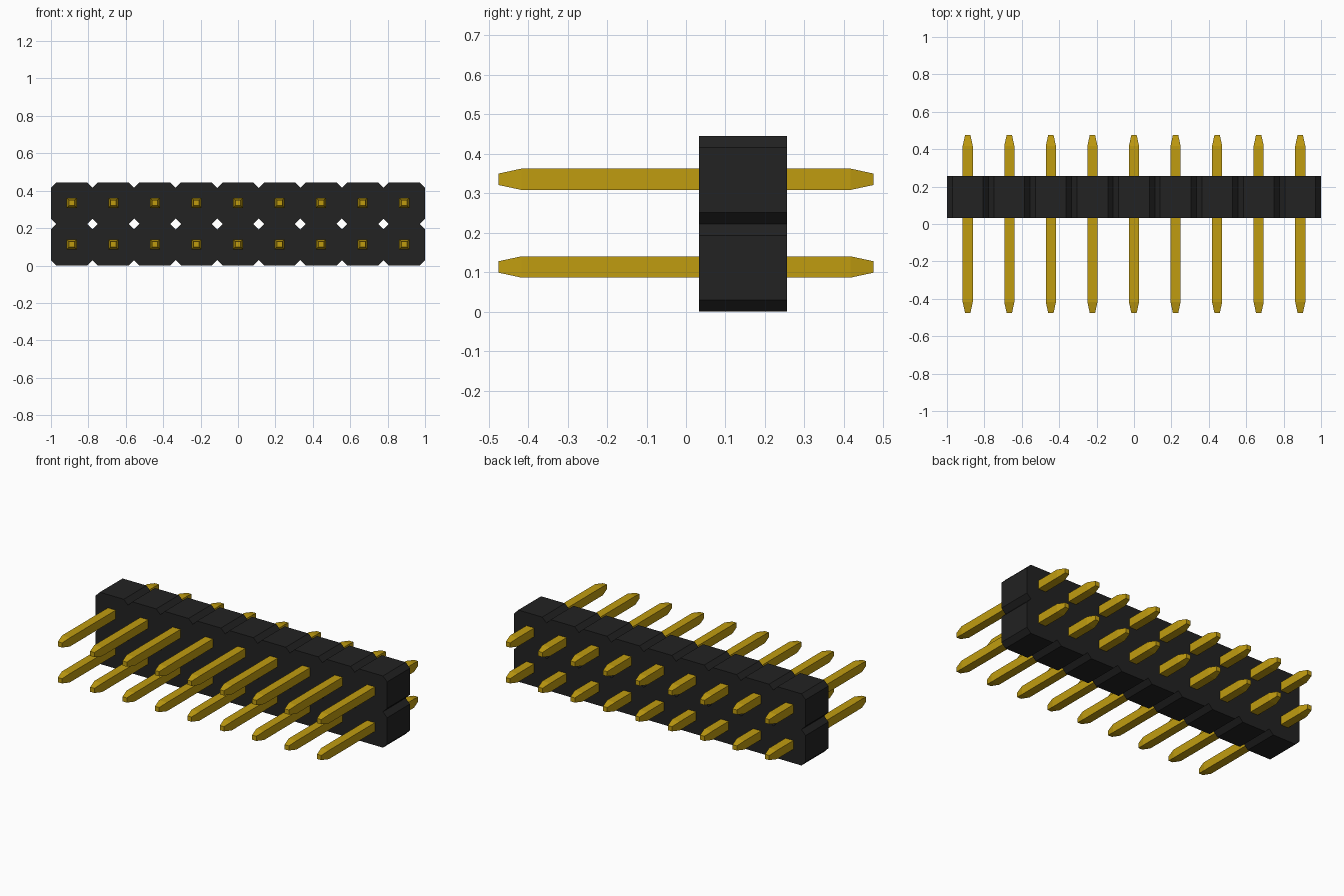
import bpy
import bmesh

if "Cube" in bpy.data.objects:
    bpy.data.objects.remove(bpy.data.objects["Cube"], do_unlink=True)

COLS, ROWS = 9, 2
PITCH = 2 / COLS
HALF, CHAMFER = PITCH / 2, 0.029
BODY_Y = (0.033, 0.256)


def material(name, rgb):
    m = bpy.data.materials.new(name)
    m.use_nodes = True
    color = (*rgb, 1)
    m.diffuse_color = color
    m.node_tree.nodes["Principled BSDF"].inputs["Base Color"].default_value = color
    return m


def finish(name, bm, mat):
    bmesh.ops.remove_doubles(bm, verts=bm.verts, dist=1e-5)
    bmesh.ops.recalc_face_normals(bm, faces=bm.faces)
    mesh = bpy.data.meshes.new(name)
    bm.to_mesh(mesh)
    bm.free()
    mesh.materials.append(mat)
    ob = bpy.data.objects.new(name, mesh)
    bpy.context.collection.objects.link(ob)
    return ob


def cell_centre(col, row):
    return (col - (COLS - 1) / 2) * PITCH, HALF + row * PITCH


black = material("black plastic", (0.0160, 0.0160, 0.0160))
gold = material("gold plating", (0.527, 0.332, 0.005))

# Housing: chamfered cells joined into one shell, without walls between neighbours
a, b = HALF, HALF - CHAMFER
octagon = [(a, -b), (a, b), (b, a), (-b, a), (-a, b), (-a, -b), (-b, -a), (b, -a)]
bm = bmesh.new()
for col in range(COLS):
    for row in range(ROWS):
        cx, cz = cell_centre(col, row)
        rings = [[bm.verts.new((cx + x, y, cz + z)) for x, z in octagon] for y in BODY_Y]
        for ring in rings:
            bm.faces.new(ring)
        shared = {0: col < COLS - 1, 2: row < ROWS - 1, 4: col > 0, 6: row > 0}
        for i in range(8):
            # even edges are the straight sides, odd edges the chamfers
            if not shared.get(i, False):
                j = (i + 1) % 8
                bm.faces.new((rings[0][i], rings[0][j], rings[1][j], rings[1][i]))
finish("housing", bm, black)

# Pins: square bars with tapered ends, as (y, half width) sections
PIN = [(-0.475, 0.0145), (-0.417, 0.027), (0.417, 0.027), (0.475, 0.0145)]
bm = bmesh.new()
rings = [[bm.verts.new((sx * h, y, sz * h)) for sx, sz in ((-1, -1), (1, -1), (1, 1), (-1, 1))]
         for y, h in PIN]
bm.faces.new(rings[0])
bm.faces.new(rings[-1])
for r0, r1 in zip(rings, rings[1:]):
    for i in range(4):
        j = (i + 1) % 4
        bm.faces.new((r0[i], r0[j], r1[j], r1[i]))
first_pin = finish("pin", bm, gold)

for row in range(ROWS):
    for col in range(COLS):
        pin = first_pin if row == col == 0 else first_pin.copy()
        if pin is not first_pin:
            bpy.context.collection.objects.link(pin)
        x, z = cell_centre(col, row)
        pin.name = f"pin_row{row + 1}_{col + 1}"
        pin.location = (x, 0, z + 0.002)
